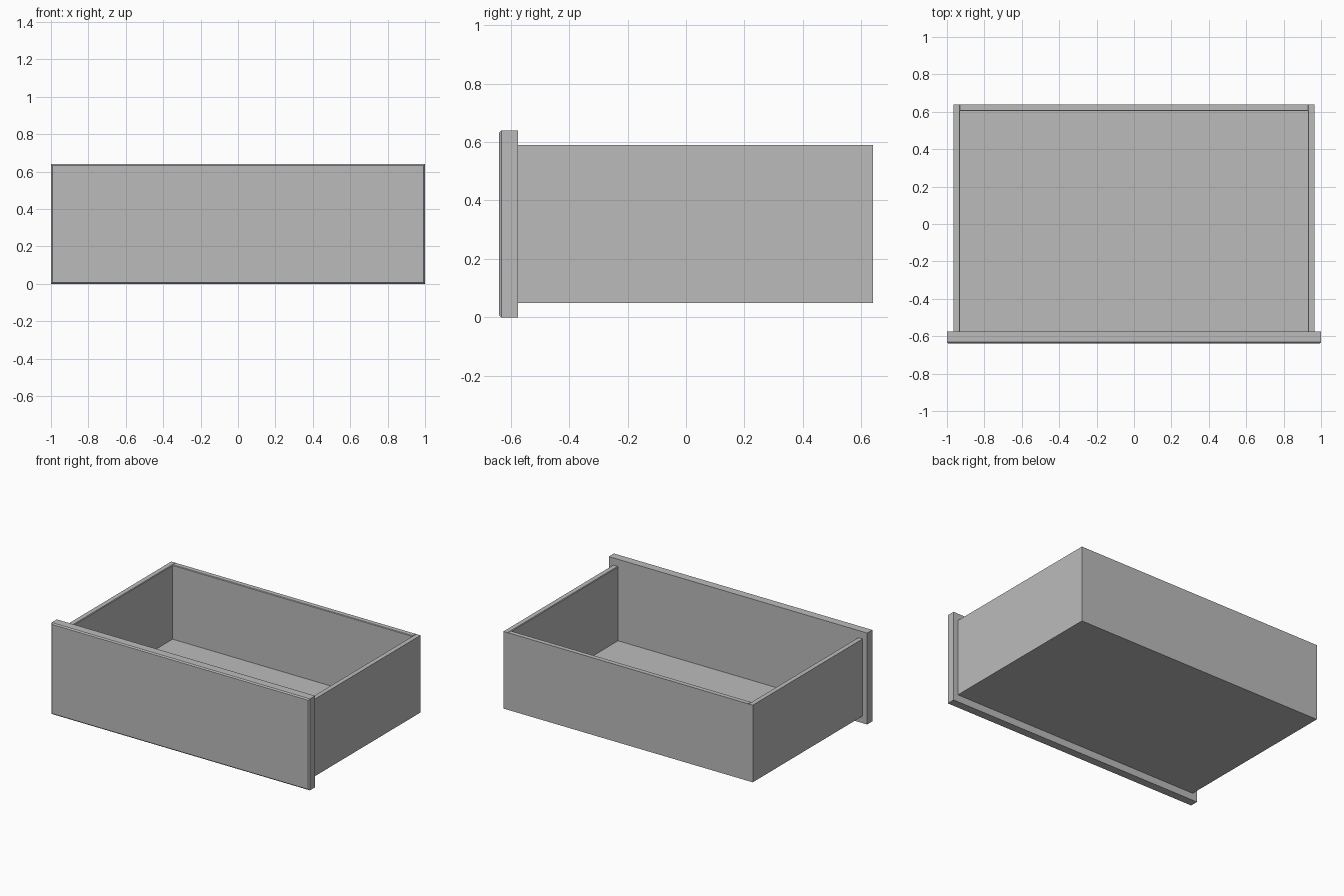
import bpy
import bmesh

cube = bpy.data.objects.get("Cube")
if cube:
    bpy.data.objects.remove(cube, do_unlink=True)

# Single grey finish
grey = bpy.data.materials.new("plain grey")
grey.use_nodes = True
colour = (0.5, 0.5, 0.5, 1)
grey.diffuse_color = colour
grey.node_tree.nodes["Principled BSDF"].inputs["Base Color"].default_value = colour


def block(name, low, high):
    """Axis-aligned block between two corners."""
    bm = bmesh.new()
    bmesh.ops.create_cube(bm, size=1)
    for v in bm.verts:
        v.co = [high[i] if v.co[i] > 0 else low[i] for i in range(3)]
    mesh = bpy.data.meshes.new(name)
    bm.to_mesh(mesh)
    bm.free()
    mesh.materials.append(grey)
    obj = bpy.data.objects.new(name, mesh)
    bpy.context.collection.objects.link(obj)
    return obj


def bevel_edges(obj, width, rule):
    """Chamfer the edges whose two end points satisfy the rule."""
    bm = bmesh.new()
    bm.from_mesh(obj.data)
    edges = [e for e in bm.edges if all(rule(v.co) for v in e.verts)]
    bmesh.ops.bevel(bm, geom=edges, offset=width, segments=1, affect='EDGES')
    bm.to_mesh(obj.data)
    bm.free()


HALF, FRONT, BACK = 0.965, -0.575, 0.64
BASE, TOP, WALL = 0.05, 0.59, 0.036

# Front panel with a chamfered face
panel = block("front_panel", (-1, -0.64, 0), (1, FRONT, 0.64))
bevel_edges(panel, 0.008, lambda p: p.y < -0.63)

# Open tray: back face and the two sides around the floor
inner = HALF - WALL
for side, x0, x1 in (("left", inner, HALF), ("right", -HALF, -inner)):
    wall = block(side + "_wall", (x0, FRONT, BASE), (x1, BACK, TOP))
    bevel_edges(wall, 0.004, lambda p: p.z > TOP - 0.01 and abs(p.x) < HALF - 0.01)
back = block("back_wall", (-inner, BACK - WALL, BASE), (inner, BACK, TOP))
bevel_edges(back, 0.004, lambda p: p.z > TOP - 0.01 and p.y < BACK - 0.01)
block("drawer_floor", (-inner, FRONT, BASE), (inner, BACK - WALL, 0.07))
